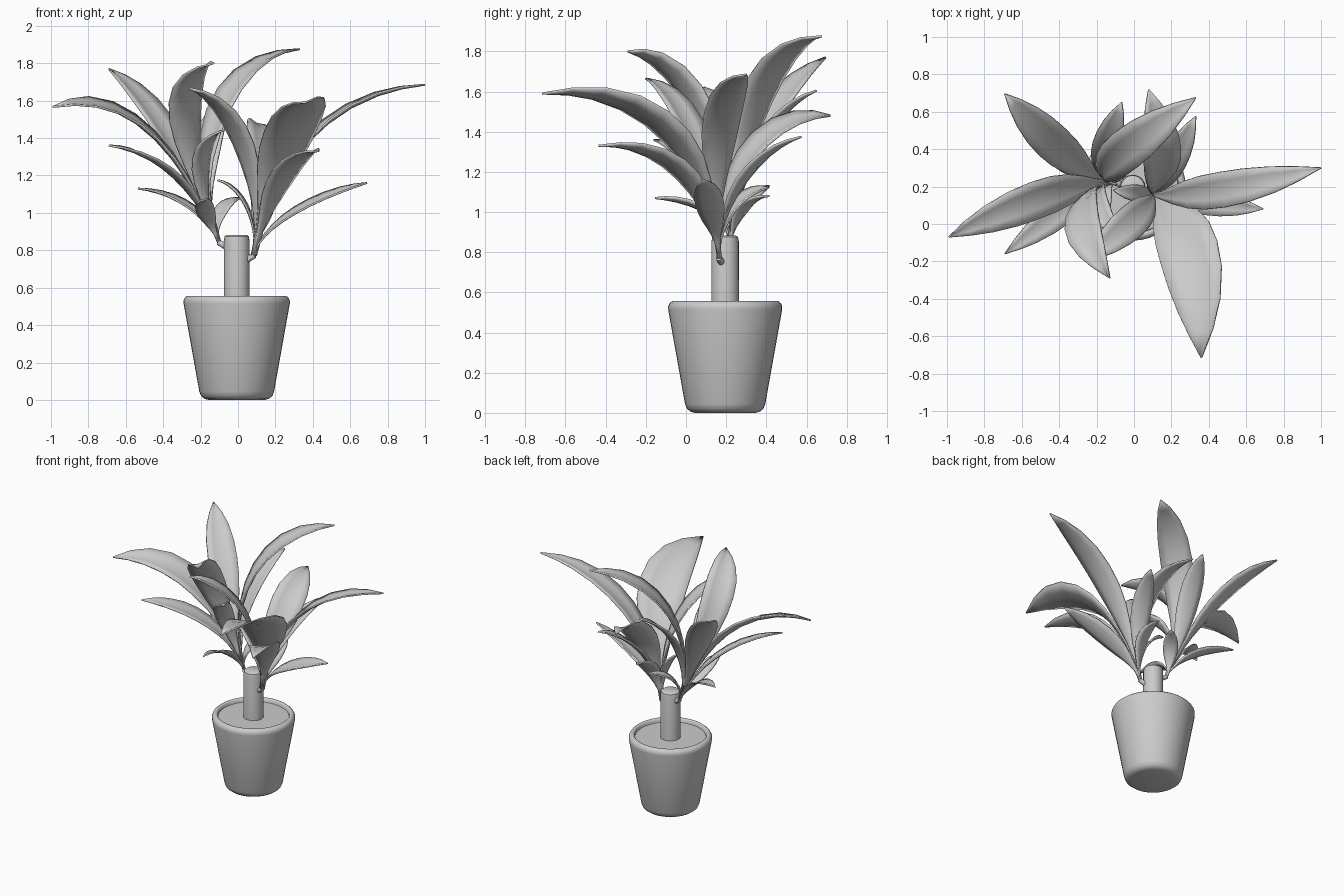
import bpy, math
from mathutils import Vector

old = bpy.data.objects.get("Cube")
if old:
    bpy.data.objects.remove(old, do_unlink=True)

GREY = (0.6, 0.6, 0.6, 1)
mat = bpy.data.materials.new("plain grey")
mat.use_nodes = True
mat.diffuse_color = GREY
mat.node_tree.nodes["Principled BSDF"].inputs["Base Color"].default_value = GREY
CENTRE = Vector((-0.007, 0.195, 0))


def add_object(name, verts, faces, angle):
    mesh = bpy.data.meshes.new(name)
    mesh.from_pydata(verts, [], faces)
    mesh.materials.append(mat)
    obj = bpy.data.objects.new(name, mesh)
    bpy.context.collection.objects.link(obj)
    bpy.ops.object.select_all(action='DESELECT')
    obj.select_set(True)
    bpy.context.view_layer.objects.active = obj
    bpy.ops.object.shade_smooth_by_angle(angle=math.radians(angle))
    return obj


def lathe(name, profile, sides=40, angle=40):
    """Spin (radius, height) pairs around the pot axis and cap both ends."""
    verts, faces = [], []
    for r, z in profile:
        for i in range(sides):
            a = math.tau * i / sides
            verts.append(CENTRE + Vector((r * math.cos(a), r * math.sin(a), z)))
    for k in range(len(profile) - 1):
        for i in range(sides):
            j = (i + 1) % sides
            faces.append((k * sides + i, k * sides + j,
                          (k + 1) * sides + j, (k + 1) * sides + i))
    last = (len(profile) - 1) * sides
    faces.append(tuple(reversed(range(sides))))
    faces.append(tuple(range(last, last + sides)))
    return add_object(name, verts, faces, angle)


def bezier(p, t):
    s = 1 - t
    return p[0] * s**3 + p[1] * 3 * s * s * t + p[2] * 3 * s * t * t + p[3] * t**3


# Half-width of a blade along its length
OUTLINE = [(0, .1), (.15, .14), (.25, .28), (.35, .52), (.45, .78), (.55, .95),
           (.65, 1), (.75, .95), (.85, .74), (.93, .42), (1, .02)]
ACROSS = (-1, -.5, 0, .5, 1)


def leaf(name, base, lean, tip, width, reach, lift, bow=0, roll=0):
    """Arching blade: reach and lift place the bend between base and tip,
    bow pushes it sideways and roll tilts the blade about its length."""
    base, tip = Vector(base), Vector(tip)
    rise = tip.z - base.z
    start = base + Vector(lean) * rise
    start.z = base.z + rise * 0.36
    heading = tip - start
    side = Vector((-heading.y, heading.x, 0)).normalized()
    bend = start.lerp(tip, reach) + side * bow
    bend.z = base.z + rise * lift
    path = (base, start, bend, tip)
    verts, faces = [], []
    n = len(ACROSS)
    for t, w in OUTLINE:
        centre = bezier(path, t)
        along = bezier(path, min(t + .02, 1)) - bezier(path, max(t - .02, 0))
        normal = along.cross(side).normalized()
        if normal.z < 0:
            normal = -normal
        across = side * math.cos(roll) + normal * math.sin(roll)
        up = normal * math.cos(roll) - side * math.sin(roll)
        half = w * width / 2
        for u in ACROSS:
            verts.append(centre + across * half * u + up * half * 0.22 * abs(u)**1.4)
    for k in range(len(OUTLINE) - 1):
        for i in range(n - 1):
            a = k * n + i
            faces.append((a, a + 1, a + n + 1, a + n))
    obj = add_object(name, verts, faces, 50)
    solid = obj.modifiers.new("thickness", 'SOLIDIFY')
    solid.thickness = 0.01
    solid.offset = 0


# Pot, soil and trunk
lathe("pot", [(.15, 0), (.172, .006), (.19, .02), (.2, .045), (.284, .515),
              (.284, .532), (.277, .546), (.265, .556), (.252, .556),
              (.245, .548), (.242, .5)], angle=60)
lathe("soil", [(.242, .5), (.242, .53)])
lathe("trunk", [(.069, .5), (.068, .855), (.064, .875), (.055, .882)], 24)

# Leaves of each branch: tip, width, reach, lift, bow, roll
left_leaves = [
    ((-.69, .695, 1.77), .2, .4, .8),
    ((-.99, -.07, 1.567), .21, .33, 1.17, -.05, -.35),
    ((-.69, -.16, 1.36), .15, .35, .9, 0, -.2),
    ((-.535, .415, 1.13), .12, .35, .88),
    ((-.13, -.29, 1.8), .21, .3, .96, -.17, .4),
    ((.33, .675, 1.875), .22, .25, .95),
    ((-.065, .65, 1.605), .15, .4, .85),
    ((-.08, -.06, 1.44), .13, .3, .9, -.1, .4),
    ((.02, .415, 1.08), .1, .3, .95),
    ((-.18, -.155, 1.07), .1, .35, .92, -.05, .3),
]
right_leaves = [
    ((1.0, .3, 1.685), .19, .27, .93, -.04),
    ((.69, .08, 1.16), .14, .45, .75, 0, .3),
    ((.36, -.715, 1.59), .33, .25, 1.03, .2, .22),
    ((.43, -.435, 1.33), .2, .3, 1.02, .09, .18),
    ((-.26, -.2, 1.665), .18, .3, .9),
    ((.08, .72, 1.48), .22, .3, 1.02, -.08, .4),
    ((.33, .575, 1.375), .14, .4, .85),
    ((-.11, .18, 1.175), .09, .35, .9),
    ((.12, .41, 1.12), .13, .35, .95, -.04, .4),
]
branches = [("left", (-.1, .22, .84), (-.16, .02, 0), left_leaves),
            ("right", (.085, .165, .77), (.06, -.03, 0), right_leaves)]

for name, base, lean, leaves in branches:
    for i, shape in enumerate(leaves):
        leaf(f"{name}_leaf_{i + 1}", base, lean, *shape)
    # Short stub joining the branch to the trunk
    end = Vector(base)
    root = Vector((CENTRE.x, CENTRE.y, end.z - .05))
    bpy.ops.mesh.primitive_cone_add(vertices=12, radius1=.022, radius2=.015,
                                    depth=(end - root).length + .01,
                                    location=(end + root) / 2)
    stub = bpy.context.object
    stub.name = f"{name}_branch_stub"
    stub.rotation_euler = (end - root).to_track_quat('Z', 'Y').to_euler()
    stub.data.materials.append(mat)
    bpy.ops.object.shade_smooth_by_angle(angle=math.radians(50))
